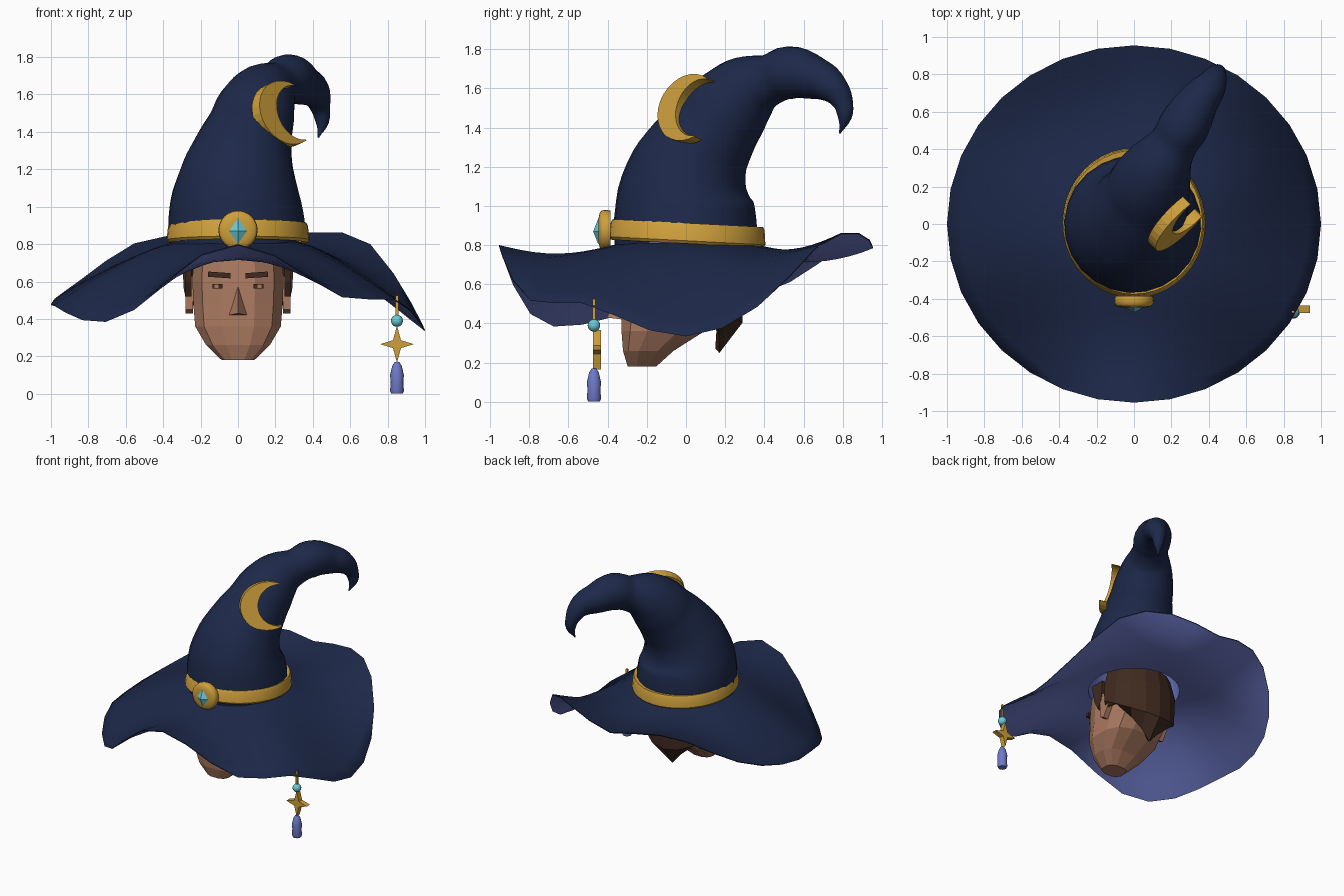
import bpy, bmesh, math
from math import sin, cos, pi, radians
from mathutils import Matrix

if "Cube" in bpy.data.objects:
    bpy.data.objects.remove(bpy.data.objects["Cube"])


def material(name, rgb):
    m = bpy.data.materials.new(name)
    m.use_nodes = True
    m.diffuse_color = (*rgb, 1)
    m.node_tree.nodes["Principled BSDF"].inputs["Base Color"].default_value = (*rgb, 1)
    return m


NAVY = material("navy felt", (.0125, .022, .068))
LILAC = material("lilac lining", (.155, .195, .58))
GOLD = material("gold", (.62, .35, .045))
CYAN = material("cyan gem", (.15, .6, .68))
SKIN = material("skin", (.41, .195, .12))
HAIR = material("dark brown hair", (.05, .023, .014))


def select(ob):
    bpy.ops.object.select_all(action='DESELECT')
    ob.select_set(True)
    bpy.context.view_layer.objects.active = ob


def mesh_object(name, bm, mats, smooth=None, loc=(0, 0, 0)):
    bmesh.ops.recalc_face_normals(bm, faces=bm.faces)
    me = bpy.data.meshes.new(name)
    bm.to_mesh(me)
    bm.free()
    ob = bpy.data.objects.new(name, me)
    ob.location = loc
    bpy.context.collection.objects.link(ob)
    for m in mats:
        me.materials.append(m)
    if smooth:
        select(ob)
        bpy.ops.object.shade_smooth_by_angle(angle=radians(smooth))
    return ob


def loft(rings, closed=True, caps=True):
    """Bridge rings of points into a surface."""
    bm = bmesh.new()
    vs = [[bm.verts.new(p) for p in r] for r in rings]
    n = len(vs[0])
    for a, b in zip(vs, vs[1:]):
        for i in range(n if closed else n - 1):
            j = (i + 1) % n
            bm.faces.new((a[i], a[j], b[j], b[i]))
    if caps:
        bm.faces.new(vs[0])
        bm.faces.new(vs[-1])
    return bm


def lathe(profile, n, squash=1, caps=True):
    return loft([[(r * cos(2 * pi * i / n), squash * r * sin(2 * pi * i / n), z)
                  for i in range(n)] for r, z in profile], caps=caps)


def plate(points, depth):
    """Extrude an x-z outline symmetrically along y."""
    return loft([[(x, y, z) for x, z in points] for y in (-depth / 2, depth / 2)])


def box(name, size, loc, mat, tilt=0):
    bm = bmesh.new()
    bmesh.ops.create_cube(bm, size=1)
    bmesh.ops.scale(bm, vec=size, verts=bm.verts)
    ob = mesh_object(name, bm, [mat], loc=loc)
    ob.rotation_euler.y = tilt
    return ob


# Brim: edge heights every 15 degrees, smoothly interpolated
EDGE = [.34, .41, .59, .80, .87, .84, .79, .84, .825, .71, .59, .52,
        .48, .47, .41, .39, .49, .71, .80, .71, .54, .51, .50, .39]


def edge_height(angle):
    f = angle / (2 * pi) * len(EDGE)
    i, t = int(f), f - int(f)
    a, b, c, d = (EDGE[(i + k) % len(EDGE)] for k in (-1, 0, 1, 2))
    return b + .5 * t * (c - a + t * (2 * a - 5 * b + 4 * c - d + t * (3 * (b - c) + d - a)))


def brim_ring(t, drop):
    """Raised parts of the brim dip before the rim, lowered parts bow outward."""
    ring = []
    for i in range(32):
        a = 2 * pi * i / 32
        r, edge = .33 + .67 * t, edge_height(a)
        sag = .05 * min(1, max(.2, (edge - .45) / .35))
        ring.append((r * cos(a), r * sin(a) * (1 - .045 * t),
                     .81 + (edge - .81) * t ** 1.45 - sag * sin(pi * t) - drop))
    return ring


# Felt on top, padded lining below, meeting in a thin rim
STEPS = [k / 10 for k in range(11)]
top_rings = [brim_ring(t, 0) for t in STEPS]
under_rings = [brim_ring(t, .006 + .056 * (1 - t) ** .7) for t in reversed(STEPS)]
brim_mesh = loft(top_rings + under_rings, caps=False)
brim_mesh.faces.ensure_lookup_table()
for f in brim_mesh.faces[len(STEPS) * 32:]:
    f.material_index = 1
mesh_object("hat_brim", brim_mesh, [NAVY, LILAC], 60)

# Bent crown: a tapered tube along a spine of (x, y, z, radius)
SPINE = [(0, 0, .80, .365), (-.01, -.005, .95, .362), (-.005, 0, 1.1, .332), (.018, .05, 1.25, .282),
         (.06, .145, 1.40, .235), (.10, .24, 1.525, .21), (.15, .335, 1.605, .172),
         (.21, .43, 1.645, .13), (.27, .53, 1.68, .135), (.34, .65, 1.655, .112),
         (.41, .74, 1.61, .085), (.44, .80, 1.53, .054), (.45, .81, 1.45, .035),
         (.43, .785, 1.37, .004)]
curve = bpy.data.curves.new("hat_crown", 'CURVE')
curve.dimensions = '3D'
curve.bevel_depth, curve.bevel_resolution, curve.resolution_u = 1, 10, 4
spline = curve.splines.new('BEZIER')
spline.radius_interpolation = 'CARDINAL'
spline.bezier_points.add(len(SPINE) - 1)
for p, (x, y, z, r) in zip(spline.bezier_points, SPINE):
    p.co, p.radius = (x, y, z), r
    p.handle_left_type = p.handle_right_type = 'AUTO'
curve.materials.append(NAVY)
crown = bpy.data.objects.new("hat_crown", curve)
bpy.context.collection.objects.link(crown)
select(crown)
bpy.ops.object.convert(target='MESH')
bpy.ops.object.shade_smooth()

# Lining inside the crown
mesh_object("hat_lining", lathe([(.331, .748), (.325, .85), (.30, .98), (.24, 1.12), (.01, 1.15)], 32, caps=False),
            [LILAC], 40)

# Gold band, medallion and gem
band = mesh_object("hat_band", lathe([(.34, -.05), (.37, -.055), (.382, -.04), (.374, .035),
                                      (.366, .05), (.34, .045), (.34, -.05)], 40, 1.05, caps=False),
                   [GOLD], 40, (0, .007, .862))
band.rotation_euler.x = radians(-3)
medal = mesh_object("medallion", lathe([(.1, -.03), (.105, -.01), (.102, .015), (.09, .025), (.06, .032)], 24),
                    [GOLD], 50, (0, -.415, .875))
medal.rotation_euler.x = radians(90)
gem = bmesh.new()
bmesh.ops.create_cone(gem, segments=4, radius1=1, radius2=0, depth=1, cap_ends=True)
bmesh.ops.rotate(gem, verts=gem.verts, matrix=Matrix.Rotation(radians(90), 3, 'X'))
bmesh.ops.scale(gem, vec=(.05, .028, .07), verts=gem.verts)
mesh_object("band_gem", gem, [CYAN], loc=(0, -.46, .87))

# Crescent moon on the crown: paired outer and inner arc points swept from tip to tip
sections = []
for i in range(21):
    k = i / 20
    a, b = radians(61 + 238 * k), radians(85 + 190 * k)
    ox, oz = .02 + .205 * cos(a), .178 * sin(a)
    ix, iz = .10 + .155 * cos(b), .152 * sin(b)
    sections.append([(ox, -.03, oz), (ix, -.03, iz), (ix, .03, iz), (ox, .03, oz)])
moon = mesh_object("crescent_moon", loft(sections), [GOLD], loc=(.23, .01, 1.495))
moon.rotation_euler = (radians(-17), 0, radians(45))

# Hanging charm
CX, CY = .85, -.47
box("charm_rod", (.014, .014, .15), (CX, CY, .45), GOLD)
bead = bmesh.new()
bmesh.ops.create_uvsphere(bead, u_segments=16, v_segments=10, radius=.032)
mesh_object("charm_bead", bead, [CYAN], 60, (CX, CY, .39))
star = [((.09 if i % 2 == 0 else .03) * cos(i * pi / 4), (.1 if i % 2 == 0 else .03) * sin(i * pi / 4))
        for i in range(8)]
mesh_object("charm_star", plate(star, .04), [GOLD], loc=(CX, CY + .015, .265))
mesh_object("charm_tassel", lathe([(.03, 0), (.037, .015), (.034, .06), (.037, .1), (.025, .15),
                                   (.012, .17)], 14), [LILAC], 50, (CX, CY, 0))


# Low-poly head: rings of (z, half width, front, back)
def head_ring(z, w, front, back, n=12):
    out = []
    for i in range(n):
        a = 2 * pi * (i + .5) / n
        c, s = (math.copysign(abs(v) ** .75, v) for v in (cos(a), sin(a)))
        out.append((w * c, (front + back) / 2 + (back - front) / 2 * s, z))
    return out


HEAD = [(.18, .09, -.30, -.15), (.26, .175, -.325, -.06), (.36, .235, -.335, .10),
        (.48, .245, -.335, .21), (.60, .25, -.33, .26), (.72, .245, -.315, .27), (.86, .17, -.2, .2)]
mesh_object("head", loft([head_ring(*h) for h in HEAD]), [SKIN])

# Nose
nose = bmesh.new()
top, tip, l, r = (nose.verts.new(p) for p in ((0, -.32, .58), (0, -.405, .43), (-.05, -.325, .42), (.05, -.325, .42)))
for f in ((top, l, tip), (top, tip, r), (l, r, tip), (top, r, l)):
    nose.faces.new(f)
mesh_object("nose", nose, [SKIN])

# Paired features
for side, s in (("left", 1), ("right", -1)):
    box(side + "_eyebrow", (.12, .03, .028), (s * .1, -.335, .635), HAIR, s * radians(-4))
    box(side + "_eye", (.055, .009, .026), (s * .11, -.333, .575), HAIR)
    box(side + "_eye_glint", (.02, .009, .018), (s * .115, -.337, .575), SKIN)
    ear = plate([(-.04, .1), (.05, .1), (.06, 0), (.0, -.1), (-.04, -.08)], .04)
    mesh_object(side + "_ear", ear, [SKIN], loc=(s * .26, -.01, .53)).rotation_euler.z = radians(90)
    lock = plate([(-.06, .09), (.06, .09), (.05, -.05), (.01, -.13), (-.03, -.05)], .035)
    mesh_object(side + "_hair_lock", lock, [HAIR], loc=(s * .265, -.08, .65)).rotation_euler.z = radians(90)

# Chunky hair round the back of the head, falling to a point at the nape
N = 9
columns = []
for i in range(N):
    a = pi * i / (N - 1)
    depth = sin(a)
    low = .54 - .25 * depth ** 3 - (.03 if i % 2 == 0 else 0)
    columns.append([(.26 * g * cos(a), .01 + .25 * g * depth, z) for g, z in (
        (.95, .80), (1.08, .66), (1.06, .56 - .15 * depth), (1.02 - .42 * depth ** 2, low))])
hair = mesh_object("back_hair", loft(columns, closed=False, caps=False), [HAIR])
thick = hair.modifiers.new("thickness", 'SOLIDIFY')
thick.thickness, thick.offset = .03, 0
